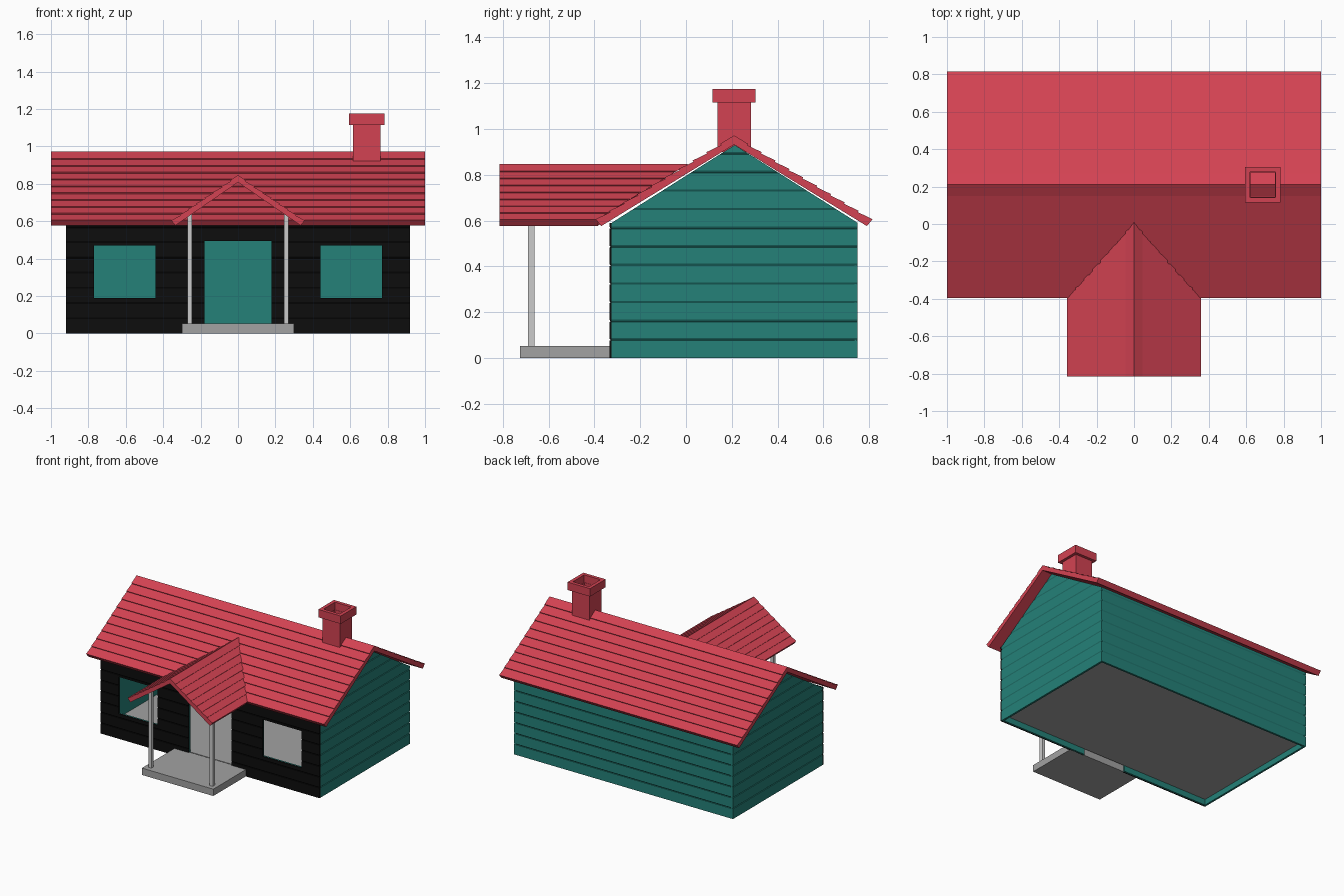
import bpy, bmesh
from mathutils import Vector

if "Cube" in bpy.data.objects:
    bpy.data.objects.remove(bpy.data.objects["Cube"])


def material(name, rgb):
    m = bpy.data.materials.new(name)
    m.diffuse_color = (*rgb, 1)
    m.use_nodes = True
    m.node_tree.nodes["Principled BSDF"].inputs["Base Color"].default_value = m.diffuse_color
    return m


RED = material("red", (0.65, 0.055, 0.085))
TEAL = material("teal", (0.018, 0.22, 0.19))
BLACK = material("black", (0.004, 0.004, 0.004))
STONE = material("stone", (0.36, 0.36, 0.36))


def loft(name, rings, mat=None):
    """Closed solid through rings with the same number of points."""
    bm = bmesh.new()
    rows = [[bm.verts.new(p) for p in ring] for ring in rings]
    n = len(rows[0])
    for a, b in zip(rows, rows[1:]):
        for i in range(n):
            j = (i + 1) % n
            bm.faces.new((a[i], a[j], b[j], b[i]))
    bm.faces.new(rows[0])
    bm.faces.new(rows[-1])
    bmesh.ops.recalc_face_normals(bm, faces=bm.faces)
    me = bpy.data.meshes.new(name)
    bm.to_mesh(me)
    bm.free()
    if mat:
        me.materials.append(mat)
    ob = bpy.data.objects.new(name, me)
    bpy.context.collection.objects.link(ob)
    return ob


def rect(x0, x1, y0, y1, z):
    return [(x0, y0, z), (x1, y0, z), (x1, y1, z), (x0, y1, z)]


def box(name, x0, x1, y0, y1, z0, z1, mat=None):
    return loft(name, [rect(x0, x1, y0, y1, z) for z in (z0, z1)], mat)


def cut(ob, boxes):
    """Subtract boxes and keep the finished mesh."""
    cutters = [box("cutter", *b) for b in boxes]
    for c in cutters:
        c.hide_render = True
        mod = ob.modifiers.new("opening", 'BOOLEAN')
        mod.object = c
        mod.solver = 'EXACT'
    dg = bpy.context.evaluated_depsgraph_get()
    me = bpy.data.meshes.new_from_object(ob.evaluated_get(dg))
    ob.modifiers.clear()
    ob.data = me
    for c in cutters:
        bpy.data.objects.remove(c)


EAVE, APEX, PITCH = 0.59, 0.93, 0.0813


def siding_levels(top):
    """Heights and depths of a boarded face with a small groove per board."""
    levels, z = [(0.0, 0.0)], PITCH
    while z + 0.006 < top:
        levels += [(z - 0.005, 0.0), (z - 0.004, 0.006), (z + 0.005, 0.0)]
        z += PITCH
    return levels + [(top, 0.0)]


# Gable end walls
def gable_half(z):
    return 0.5375 * min(1, (APEX - z) / (APEX - EAVE))


levels = sorted(siding_levels(APEX - 0.002) + [(EAVE, 0.0)])
for side, label in ((1, "right"), (-1, "left")):
    rings = []
    for z, d in levels:
        h, yc = gable_half(z), 0.2125
        xo, xi = side * (0.92 - d), side * 0.905
        rings.append([(xo, yc - h, z), (xo, yc + h, z), (xi, yc + h, z), (xi, yc - h, z)])
    loft(label + "_gable_wall", rings, TEAL)

# Back wall
loft("back_wall", [rect(-0.915, 0.915, 0.735, 0.75 - d, z)
                   for z, d in siding_levels(EAVE)], TEAL)

# Front wall: black boards on a teal lining, with door and window openings
openings = [(-0.18, 0.18, -0.5, -0.2, -0.1, 0.495),
            (-0.77, -0.44, -0.5, -0.2, 0.19, 0.47),
            (0.44, 0.77, -0.5, -0.2, 0.19, 0.47)]
front = loft("front_wall", [rect(-0.92, 0.92, -0.335 + d, -0.325, z)
                            for z, d in siding_levels(EAVE)], BLACK)
lining = box("front_wall_lining", -0.91, 0.91, -0.325, -0.315, 0, EAVE, TEAL)
for wall in (front, lining):
    cut(wall, openings)

# Floor and porch
box("floor", -0.906, 0.906, -0.316, 0.736, 0.044, 0.05, STONE)
box("porch_slab", -0.3, 0.3, -0.725, -0.325, 0, 0.052, STONE)
for x, label in ((-0.258, "left"), (0.258, "right")):
    box(label + "_porch_post", x - 0.013, x + 0.013, -0.69, -0.662, 0.05, 0.635)


# Roofs: stepped shingle courses over a flat underside
def roof_profile(ridge, eave, under_eave, under_ridge, courses, step=0.007):
    a, b = Vector((0, ridge)), Vector(eave)
    d = (b - a).normalized()
    inward = Vector((d.y, -d.x))
    if inward.y > 0:
        inward = -inward
    half = []
    for i in range(courses):
        if i:
            half.append(a.lerp(b, i / courses) + inward * step)
        half.append(a.lerp(b, (i + 1) / courses))
    half.append(Vector(under_eave))
    right = [(p.x, p.y) for p in half]
    left = [(-x, z) for x, z in reversed(right)]
    return [(0, ridge)] + right + [(0, under_ridge)] + left


main = roof_profile(0.972, (0.605, 0.606), (0.58, 0.576), 0.932, 10)
loft("main_roof", [[(x, 0.21 + u, z) for u, z in main] for x in (-1, 1)], RED)


# The porch roof runs back until it meets the main slope
def valley(z):
    return max(-0.385, 0.21 - (0.968 - z) / 0.605)


porch = roof_profile(0.846, (0.357, 0.604), (0.335, 0.577), 0.808, 8, 0.005)
loft("porch_roof", [[(u, -0.815, z) for u, z in porch],
                    [(u, valley(z), z) for u, z in porch]], RED)


# Hollow chimney with a wider cap
def square_tube(name, outer, inner, z0, z1):
    def ring(h, z):
        return rect(0.688 - h, 0.688 + h, 0.21 - h, 0.21 + h, z)
    corners = zip(ring(outer, z0), ring(outer, z1), ring(inner, z1), ring(inner, z0))
    rings = [list(c) for c in corners]
    ob = loft(name, rings + [rings[0]], RED)
    bm = bmesh.new()
    bm.from_mesh(ob.data)
    bm.faces.ensure_lookup_table()
    bmesh.ops.delete(bm, geom=list(bm.faces)[-2:], context='FACES_ONLY')
    bmesh.ops.remove_doubles(bm, verts=bm.verts, dist=0.0001)
    bmesh.ops.recalc_face_normals(bm, faces=bm.faces)
    bm.to_mesh(ob.data)
    bm.free()


square_tube("chimney_shaft", 0.073, 0.066, 0.9, 1.118)
square_tube("chimney_cap", 0.094, 0.068, 1.115, 1.175)
